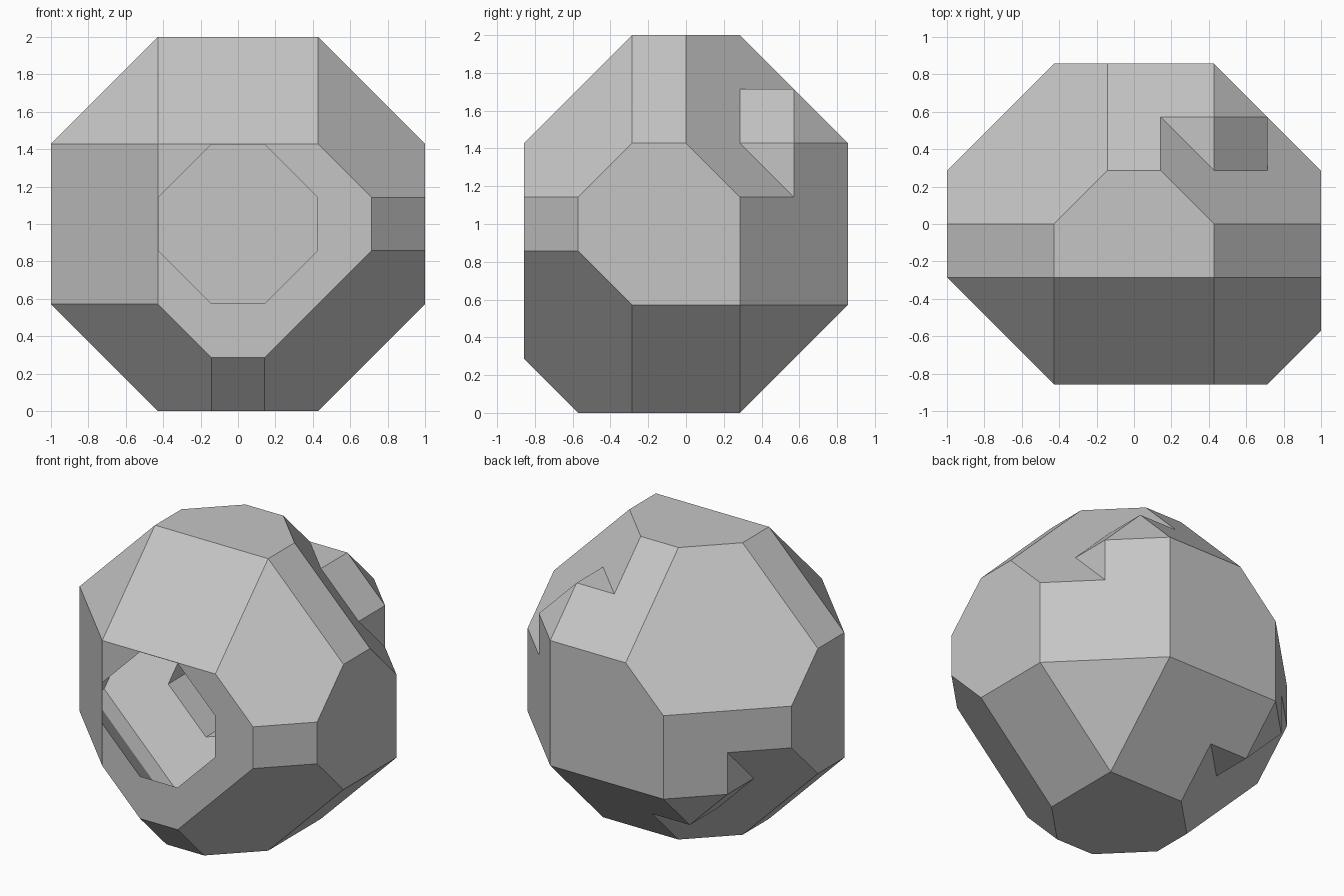
import bpy, bmesh
from itertools import combinations
from mathutils import Matrix, Vector

if "Cube" in bpy.data.objects:
    bpy.data.objects.remove(bpy.data.objects["Cube"], do_unlink=True)

UNIT = 1 / 7          # the whole solid sits on a lattice of sevenths
SIGNS = (-1, 1)

grey = bpy.data.materials.new("plain_grey")
grey.use_nodes = True
grey.diffuse_color = (0.56, 0.56, 0.56, 1)
grey.node_tree.nodes["Principled BSDF"].inputs["Base Color"].default_value = grey.diffuse_color


def tidy(bm):
    bmesh.ops.remove_doubles(bm, verts=bm.verts, dist=0.0005)
    bmesh.ops.dissolve_limit(bm, angle_limit=0.01, verts=bm.verts, edges=bm.edges)
    bmesh.ops.recalc_face_normals(bm, faces=bm.faces)


def solid(name, planes):
    """Convex solid bounded by planes given as {normal: distance}."""
    items = [(Vector(n), d) for n, d in planes.items()]
    points = set()
    for trio in combinations(items, 3):
        m = Matrix([n for n, d in trio])
        if abs(m.determinant()) < 0.001:
            continue
        p = m.inverted() @ Vector([d for n, d in trio])
        if all(n.dot(p) < d + 0.001 for n, d in items):
            points.add(tuple(round(c, 3) + 0.0 for c in p))
    bm = bmesh.new()
    for p in points:
        bm.verts.new(Vector(p) * UNIT + Vector((0, 0, 1)))
    bmesh.ops.convex_hull(bm, input=bm.verts)
    tidy(bm)
    mesh = bpy.data.meshes.new(name)
    bm.to_mesh(mesh)
    bm.free()
    mesh.materials.append(grey)
    obj = bpy.data.objects.new(name, mesh)
    bpy.context.scene.collection.objects.link(obj)
    return obj


def combine(target, other, operation):
    """Apply an exact boolean and discard the helper."""
    mod = target.modifiers.new("join", 'BOOLEAN')
    mod.operation, mod.solver, mod.object = operation, 'EXACT', other
    bpy.context.view_layer.update()
    graph = bpy.context.evaluated_depsgraph_get()
    mesh = bpy.data.meshes.new_from_object(target.evaluated_get(graph))
    target.modifiers.clear()
    target.data = mesh
    bpy.data.objects.remove(other, do_unlink=True)


# Outer faceted body: axis faces, edge bevels, corner bevels
outer = {(0, -1, 0): 6, (0, 1, 0): 6,
         (0, -1, 1): 9, (-1, -1, 0): 9, (0, -1, -1): 11, (1, -1, 0): 11}
for s in SIGNS:
    outer[(s, 0, 0)] = outer[(0, 0, s)] = 7
    outer[(s, 1, 0)] = outer[(0, 1, s)] = 9
    for t in SIGNS:
        outer[(s, 0, t)] = 10
        outer[(s, -1, t)] = 12
        outer[(s, 1, t)] = 10
outer[(1, 1, -1)] = 12
body = solid("faceted_body", outer)

# Raised back corners, stepped on their outer side
for s in SIGNS:
    bump = dict(outer)
    bump.update({(s, 1, s): 12, (s, 0, 0): 5, (0, 0, s): 5, (s, 0, s): 8})
    combine(body, solid("corner_step", bump), 'UNION')

# Octagonal front opening: undercut chamber, then a straight well
chamber = {(0, -1, 0): 6.05, (0, 1, 0): 1, (1, 1, 1): 3, (-1, 1, -1): 3}
well = {(0, -1, 0): 3, (0, 1, 0): 1}
for s in SIGNS:
    for n in ((s, 0, 0), (0, 0, s)):
        chamber[n], well[n] = 5, 3
        chamber[(n[0] * 2.1, -2, n[2] * 2.1)] = 18.26
    for t in SIGNS:
        chamber[(s, 0, t)], well[(s, 0, t)] = 6, 4
        chamber[(s * 2.1, -2, t * 2.1)] = 20.36
combine(body, solid("chamber_cutter", chamber), 'DIFFERENCE')
combine(body, solid("well_cutter", well), 'DIFFERENCE')

# Merge flat facets
bm = bmesh.new()
bm.from_mesh(body.data)
tidy(bm)
for f in bm.faces:
    f.smooth = False
    f.material_index = 0
bm.to_mesh(body.data)
bm.free()
